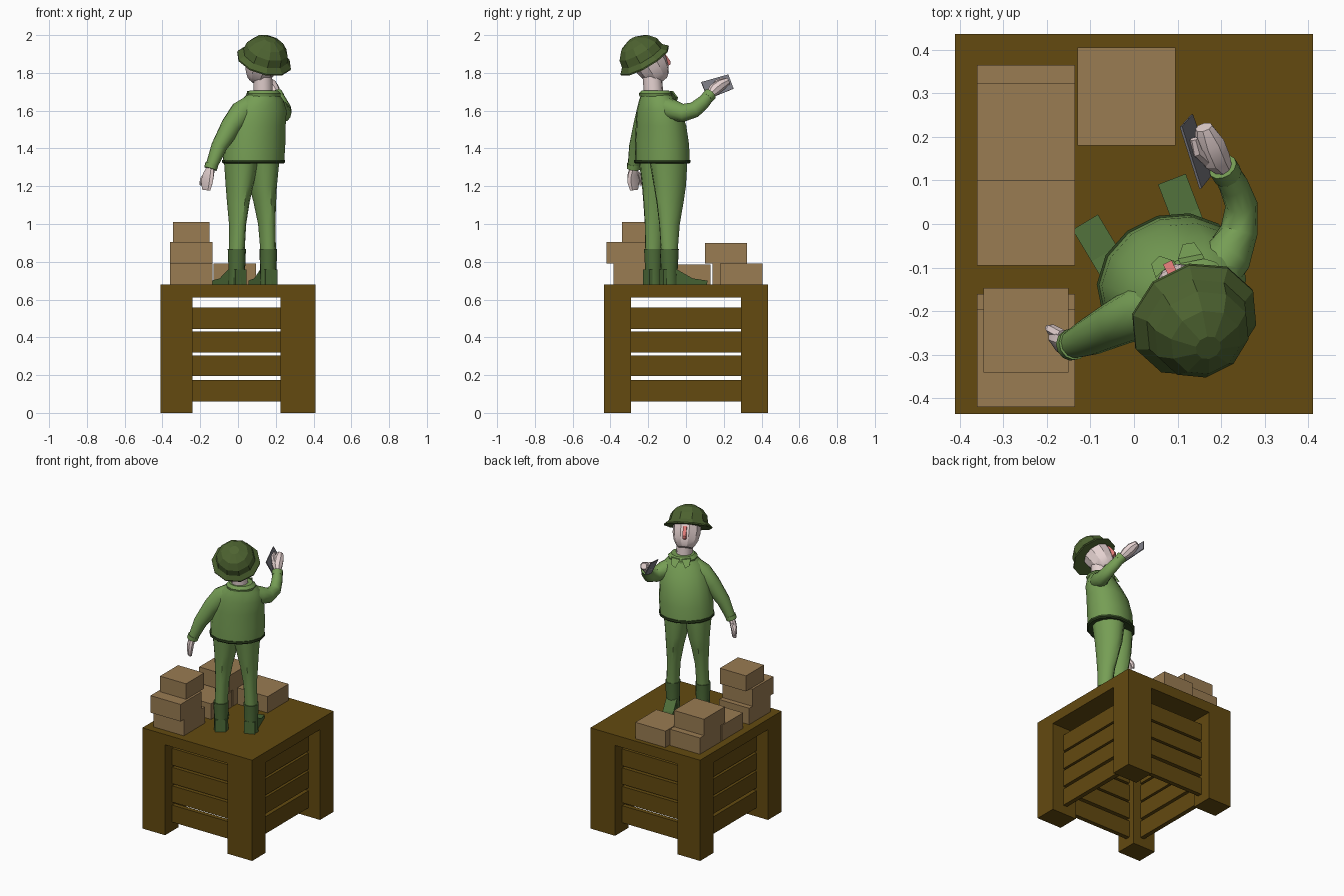
import bpy, bmesh, math
from mathutils import Vector as V

if "Cube" in bpy.data.objects:
    bpy.data.objects.remove(bpy.data.objects["Cube"])

def mat(name, r, g, b):
    m = bpy.data.materials.new(name)
    m.diffuse_color = (r, g, b, 1)
    m.use_nodes = True
    m.node_tree.nodes["Principled BSDF"].inputs["Base Color"].default_value = m.diffuse_color
    return m

WOOD = mat("wood", .125, .068, .005)
CARD = mat("cardboard", .32, .2, .085)
GREEN = mat("uniform_green", .18, .34, .09)
DARK = mat("dark_green", .03, .06, .015)
BOOT = mat("boot_green", .075, .15, .04)
HELM = mat("helmet_green", .075, .125, .03)
SKIN = mat("skin", .78, .64, .63)
RED = mat("red", .75, .2, .19)
GREY = mat("grey", .2, .2, .23)

def finish(name, bm, m, smooth=None):
    bmesh.ops.recalc_face_normals(bm, faces=bm.faces)
    me = bpy.data.meshes.new(name)
    bm.to_mesh(me)
    bm.free()
    me.materials.append(m)
    if smooth:
        me.polygons.foreach_set("use_smooth", [True] * len(me.polygons))
        me.set_sharp_from_angle(angle=math.radians(smooth))
    ob = bpy.data.objects.new(name, me)
    bpy.context.collection.objects.link(ob)
    return ob

def box(name, lo, hi, m):
    bm = bmesh.new()
    bmesh.ops.create_cube(bm, size=1)
    for v in bm.verts:
        v.co = [(a + b) / 2 + c * (b - a) for a, b, c in zip(lo, hi, v.co)]
    return finish(name, bm, m)

def loft(name, rings, m, ref, axis=None, sides=12, smooth=38):
    """Skin elliptical rings (centre, radius along ref, other radius)."""
    bm = bmesh.new()
    pts = [V(r[0]) for r in rings]
    loops = []
    for i, (c, a, b) in enumerate(rings):
        t = V(axis) if axis else pts[min(i + 1, len(pts) - 1)] - pts[max(i - 1, 0)]
        t.normalize()
        u = V(ref) - V(ref).dot(t) * t
        u.normalize()
        w = t.cross(u)
        loops.append([bm.verts.new(pts[i] + u * a * math.cos(k * math.tau / sides)
                                   + w * b * math.sin(k * math.tau / sides)) for k in range(sides)])
    for p, q in zip(loops, loops[1:]):
        for k in range(sides):
            j = (k + 1) % sides
            bm.faces.new((p[k], p[j], q[j], q[k]))
    bm.faces.new(loops[0])
    bm.faces.new(loops[-1])
    return finish(name, bm, m, smooth)

def plate(name, pts, offset, m):
    """Flat polygon thickened by an offset vector."""
    bm = bmesh.new()
    f = bm.faces.new([bm.verts.new(p) for p in pts])
    g = bmesh.ops.extrude_face_region(bm, geom=[f])["geom"]
    bmesh.ops.translate(bm, vec=V(offset), verts=[e for e in g if isinstance(e, bmesh.types.BMVert)])
    if f.is_valid and not any(len(e.link_faces) == 1 for e in bm.edges) and \
            any(len(e.link_faces) > 2 for e in bm.edges):
        bm.faces.remove(f)
    elif any(len(e.link_faces) == 1 for e in bm.edges):
        bmesh.ops.holes_fill(bm, edges=bm.edges[:])
    return finish(name, bm, m)

# Wooden crate: top, corner posts, recessed slats
box("crate_top", (-.41, -.435, .61), (.41, .435, .68), WOOD)
for x in ((-.41, -.24), (.225, .41)):
    for y in ((-.435, -.29), (.29, .435)):
        box("crate_post", (x[0], y[0], 0), (x[1], y[1], .62), WOOD)
for z0, z1 in ((.06, .175), (.195, .305), (.32, .43), (.445, .558)):
    for s in (-1, 1):
        ys, xs = sorted((s * .36, s * .33)), sorted((s * .325, s * .295))
        box("crate_slat", (-.26, ys[0], z0), (.25, ys[1], z1), WOOD)
        box("crate_slat", (xs[0], -.31, z0), (xs[1], .31, z1), WOOD)

# Cardboard boxes
for x0, x1, y0, y1, z0, z1 in (
        (-.36, -.135, -.385, -.16, .68, .79), (-.36, -.135, -.42, -.195, .79, .905),
        (-.345, -.15, -.34, -.147, .905, 1.01), (-.36, -.135, -.095, .13, .68, .785),
        (-.36, -.135, .14, .365, .68, .79), (-.36, -.135, .1, .322, .79, .9),
        (-.13, .095, .18, .405, .68, .79)):
    box("cardboard_box", (x0, y0, z0), (x1, y1, z1), CARD)

# Figure axes: R = its right side, F = its facing direction
ang = math.radians(26.5)
R = V((math.cos(ang), math.sin(ang), 0))
F = V((-math.sin(ang), math.cos(ang), 0))
UP = V((0, 0, 1))

# Legs and boots
for s, side, yaw in ((-1, "left", 31), (1, "right", 21)):
    def at(z, off, fwd=0, base=(.077, -.13)):
        return V((base[0], base[1], z)) + R * off * s + F * fwd
    loft(side + "_trouser_leg", [(at(.85, .093), .04, .045), (at(1.0, .086, .005), .042, .058),
                                 (at(1.12, .078, .012), .056, .077), (at(1.2, .07, .015), .068, .09),
                                 (at(1.34, .062, .01), .088, .105)], GREEN, R, UP)
    a = math.radians(yaw)
    fr, ff = V((math.cos(a), math.sin(a), 0)), V((-math.sin(a), math.cos(a), 0))
    c = at(0, .093)
    loft(side + "_boot_shaft", [(c + UP * .68, .045, .047), (c + UP * .75, .043, .045),
                                (c + UP * .868, .047, .052)], BOOT, fr, UP)
    prof = [(-.045, .68), (.2, .68), (.205, .7), (.12, .712), (.03, .76), (-.045, .76)]
    plate(side + "_boot_foot", [c - fr * .034 + ff * p + UP * z for p, z in prof], fr * .068, BOOT)

# Jacket, hem and collar
loft("jacket_torso", [((.082, -.125, 1.33), .168, .14), ((.088, -.127, 1.42), .168, .138),
                      ((.1, -.132, 1.52), .158, .128), ((.118, -.145, 1.6), .146, .11),
                      ((.128, -.153, 1.655), .118, .09), ((.135, -.16, 1.695), .078, .073)],
     GREEN, R, UP, sides=14)
loft("jacket_hem", [((.082, -.125, 1.32), .166, .138), ((.082, -.125, 1.327), .173, .145),
                    ((.082, -.125, 1.34), .173, .145)], DARK, R, UP, sides=14)
loft("collar", [((.134, -.16, 1.675), .09, .085), ((.136, -.162, 1.69), .092, .087),
                ((.137, -.164, 1.708), .073, .07)], GREEN, R, UP)
for s in (-1, 1):
    b = V((.135, -.16, 0))
    plate("collar_flap", [b + R * s * u + F * f + UP * z for u, f, z in
                          ((.005, .075, 1.7), (.06, .06, 1.705), (.055, .092, 1.67), (.03, .1, 1.655))],
          F * .012, GREEN)

# Lowered left arm
loft("left_sleeve", [((.07, -.185, 1.625), .055, .06), ((.02, -.2, 1.59), .062, .066),
                     ((-.035, -.225, 1.52), .054, .056), ((-.1, -.258, 1.41), .044, .042),
                     ((-.143, -.277, 1.3), .033, .03)], GREEN, F)
loft("left_cuff", [((-.138, -.275, 1.318), .037, .035), ((-.146, -.278, 1.292), .036, .034)], GREEN, F)
loft("left_hand", [((-.143, -.277, 1.3), .022, .02), ((-.155, -.28, 1.265), .038, .02),
                   ((-.165, -.278, 1.225), .045, .019), ((-.168, -.275, 1.18), .03, .013)],
     SKIN, (-.7, .7, 0), sides=8, smooth=25)
loft("left_thumb", [((-.165, -.255, 1.27), .013, .013), ((-.19, -.242, 1.235), .013, .013),
                    ((-.196, -.238, 1.205), .008, .008)], SKIN, (1, 0, 0), sides=6, smooth=25)

# Raised right arm
loft("right_sleeve", [((.175, -.125, 1.625), .06, .056), ((.215, -.075, 1.603), .056, .057),
                      ((.241, -.015, 1.588), .043, .048), ((.246, .045, 1.605), .037, .042),
                      ((.228, .09, 1.642), .034, .037), ((.207, .127, 1.685), .03, .03)],
     GREEN, (1, .2, 0))
loft("right_cuff", [((.215, .112, 1.668), .034, .034), ((.203, .131, 1.69), .034, .034)], GREEN, (1, 0, 0))
loft("right_hand", [((.207, .127, 1.685), .02, .022), ((.188, .15, 1.711), .034, .032),
                    ((.172, .185, 1.737), .036, .03), ((.16, .222, 1.757), .02, .02)],
     SKIN, (1, .3, .3), sides=8, smooth=25)
loft("right_thumb", [((.175, .14, 1.715), .014, .014), ((.145, .165, 1.755), .013, .013),
                     ((.137, .195, 1.768), .009, .009)], SKIN, (1, 0, 0), sides=6, smooth=25)
plate("held_card", [(.15, .08, 1.75), (.105, .222, 1.79), (.13, .25, 1.715), (.178, .115, 1.66)],
      (.005, .002, .002), GREY)

# Neck and tilted head
tilt = math.radians(33)
N = UP * math.cos(tilt) - F * math.sin(tilt)
H = F * math.cos(tilt) + UP * math.sin(tilt)
loft("neck", [((.134, -.17, 1.67), .052, .052), ((.13, -.18, 1.8), .05, .052)], SKIN, R, UP, sides=10)
hc = V((.122, -.18, 1.838))
loft("head", [(hc + N * h, a, b) for h, a, b in ((-.092, .042, .045), (-.078, .058, .06), (-.045, .076, .076),
                                                 (0, .086, .088), (.05, .086, .09), (.08, .07, .07))],
     SKIN, R, N, sides=10, smooth=25)
plate("nose", [hc + H * f + N * h - R * .011 for f, h in ((.07, .03), (.093, .03), (.1, -.035), (.09, -.05), (.06, -.05))],
      R * .022, RED)

# Faceted helmet
kc = V((.137, -.217, 1.862))
loft("helmet", [(kc + N * h, a, b) for h, a, b in ((0, .15, .148), (.008, .15, .148), (.032, .122, .124),
                                                   (.075, .113, .116), (.112, .083, .085), (.137, .03, .03))],
     HELM, R, N, sides=10, smooth=None)
